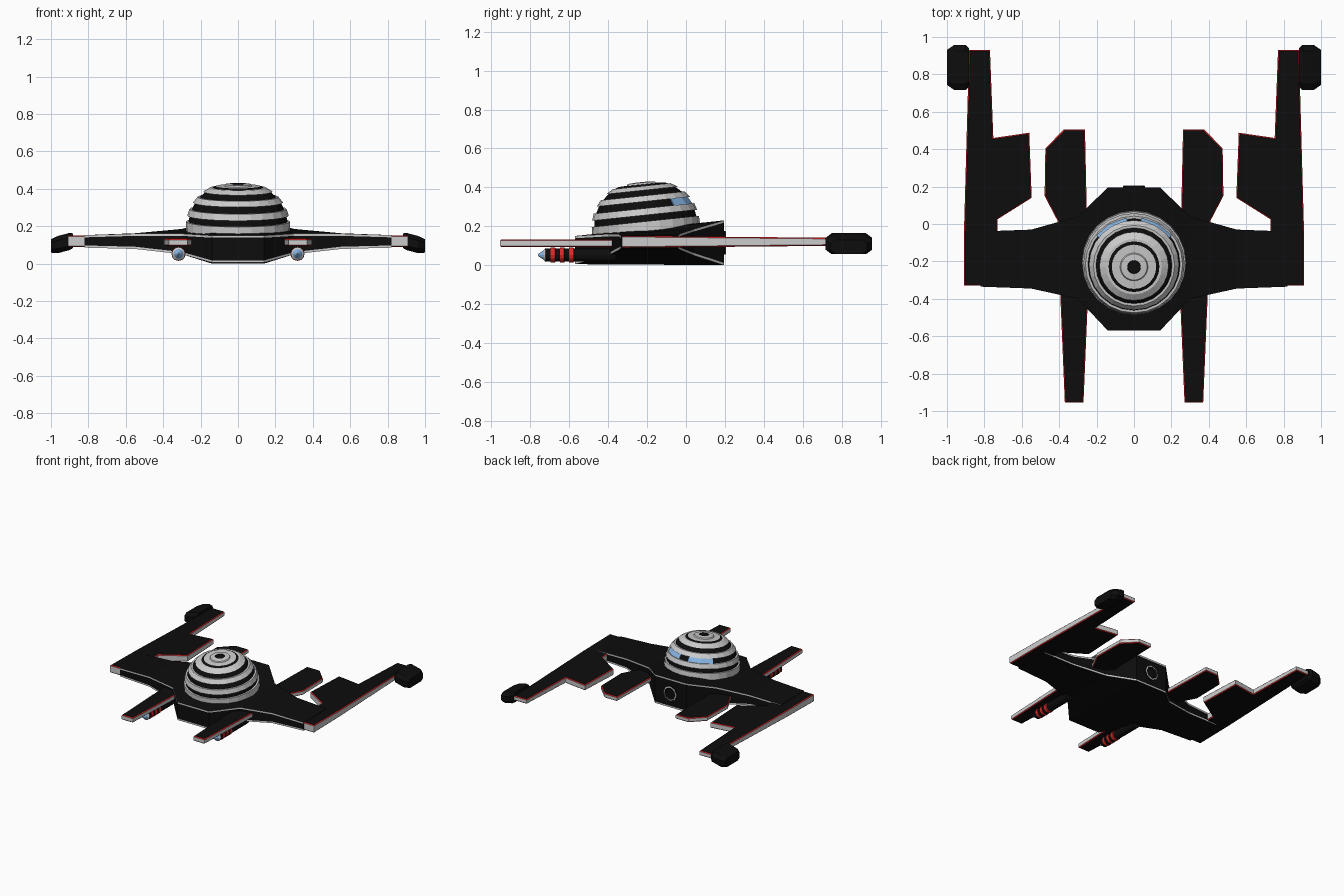
import bpy, bmesh, math
from mathutils import Matrix

if "Cube" in bpy.data.objects:
    bpy.data.objects.remove(bpy.data.objects["Cube"])


def mat(name, col):
    m = bpy.data.materials.new(name)
    m.diffuse_color = (*col, 1)
    m.use_nodes = True
    m.node_tree.nodes["Principled BSDF"].inputs["Base Color"].default_value = m.diffuse_color
    return m


MATS = [mat("black", (0.004, 0.004, 0.004)), mat("grey", (0.62, 0.62, 0.62)),
        mat("red", (0.75, 0.02, 0.02)), mat("blue", (0.25, 0.48, 0.8))]
BLACK, GREY, RED, BLUE = range(4)


def finish(bm, name, mirror=False, matrix=None):
    bmesh.ops.recalc_face_normals(bm, faces=bm.faces)
    me = bpy.data.meshes.new(name)
    bm.to_mesh(me)
    bm.free()
    for m in MATS:
        me.materials.append(m)
    ob = bpy.data.objects.new(name, me)
    bpy.context.collection.objects.link(ob)
    if matrix:
        ob.matrix_world = matrix
    if mirror:
        ob.modifiers.new("mirror", 'MIRROR')
    return ob


def loft(bm, rings, mats, caps=(BLACK, BLACK)):
    """Skin closed rings; mats(i, j) gives the material of each quad."""
    vs = [[bm.verts.new(p) for p in r] for r in rings]
    n = len(rings[0])
    for i in range(len(vs) - 1):
        for j in range(n):
            k = (j + 1) % n
            f = bm.faces.new((vs[i][j], vs[i][k], vs[i + 1][k], vs[i + 1][j]))
            f.material_index = mats(i, j)
    for ring, c in ((vs[0], caps[0]), (vs[-1], caps[1])):
        if c is not None:
            bm.faces.new(ring).material_index = c


def plate(name, outline, zc, half):
    """Grey-sided slab with red bevelled rims and black faces."""
    bm = bmesh.new()
    e = 0.006
    rings = [[(x, y, zc + s * (half(y) - e)) for x, y in outline] for s in (-1, 1)]
    loft(bm, rings, lambda i, j: GREY, (RED, RED))
    bmesh.ops.recalc_face_normals(bm, faces=bm.faces)
    caps = [f for f in bm.faces if f.material_index == RED]
    bmesh.ops.inset_region(bm, faces=caps, thickness=e, depth=e, use_even_offset=True)
    for f in caps:
        f.material_index = BLACK
    return finish(bm, name, True)


def lathe(name, profile, mats, sides, matrix, mirror=False, caps=(BLACK, BLACK)):
    """Profile of (radius, height) turned about local z, then placed."""
    bm = bmesh.new()
    rings = [[(r * math.cos(2 * math.pi * k / sides), r * math.sin(2 * math.pi * k / sides), h)
              for k in range(sides)] for r, h in profile]
    loft(bm, rings, lambda i, j: mats[i], caps)
    bmesh.ops.transform(bm, matrix=matrix, verts=bm.verts)
    return finish(bm, name, mirror)


# Hull: sections across the span (x, back y, front y, back bottom/top, front bottom/top)
half_span = [(0.14, 0.195, -0.57, 0.0, 0.23, 0.005, 0.15),
             (0.30, 0.04, -0.40, 0.05, 0.185, 0.05, 0.16),
             (0.55, -0.03, -0.345, 0.078, 0.162, 0.078, 0.16),
             (0.82, -0.04, -0.335, 0.085, 0.152, 0.085, 0.152)]
stations = [(-s[0], *s[1:]) for s in reversed(half_span)] + half_span
T = 0.012
sections = []
for x, yb, yf, bb, tb, bf, tf in stations:
    sections.append([(x, yb, bb), (x, yb, bb + T), (x, yb, tb - T), (x, yb, tb),
                     (x, yf, tf), (x, yf, tf - T), (x, yf, bf + T), (x, yf, bf)])
bm = bmesh.new()
loft(bm, sections, lambda i, j: GREY if j in (0, 2, 4, 6) else BLACK)
finish(bm, "hull")

# Outer wing booms
plate("outer_wing", [(0.76, -0.33), (0.91, -0.33), (0.908, 0.0), (0.882, 0.93), (0.77, 0.93),
                     (0.752, 0.46), (0.56, 0.488), (0.547, 0.14), (0.73, 0.025), (0.73, -0.1)],
      0.12, lambda y: 0.031 - 0.012 * (y + 0.33) / 1.26)

# Front prongs and rear fins
plate("front_prong", [(0.27, -0.955), (0.37, -0.955), (0.395, -0.36), (0.245, -0.36)],
      0.113, lambda y: 0.02)
plate("rear_fin", [(0.25, -0.05), (0.39, -0.05), (0.41, 0.02), (0.478, 0.15), (0.474, 0.405),
                   (0.375, 0.505), (0.262, 0.505)], 0.115, lambda y: 0.018)

# Dome, leaning with the hull's sloping top
tilt = Matrix.Translation((0, -0.205, 0.185)) @ Matrix.Rotation(math.radians(6), 4, 'X')


def dome_r(h):
    return 0.272 * math.sqrt(max(0.0, 1 - (max(h, 0) / 0.255) ** 2.3))


bands = [(-0.01, 0.04, GREY), (0.04, 0.072, BLACK), (0.072, 0.107, GREY), (0.107, 0.142, BLACK),
         (0.142, 0.172, GREY), (0.172, 0.2, BLACK), (0.2, 0.222, GREY), (0.222, 0.23, BLACK)]
profile, cols = [], []
for a, b, c in bands:
    out = 0.007 if c == GREY else -0.006
    profile += [(dome_r(a) + out, a), (dome_r(b) + out, b)]
    cols += [c, GREY]
profile += [(0.075, 0.232), (0.07, 0.24), (0.036, 0.243), (0.034, 0.24)]
cols += [GREY, GREY, BLACK]
lathe("dome", profile, cols, 24, tilt)

# Dome windows
bm = bmesh.new()
for a0, a1 in ((38, 59), (59, 81)):
    rings = []
    for a in (a0, a1):
        c, s = math.cos(math.radians(a)), math.sin(math.radians(a))
        rings.append([(r * c, r * s, h) for r, h in
                      ((0.2, 0.1), (0.258, 0.1), (0.222, 0.16), (0.18, 0.16))])
    loft(bm, rings, lambda i, j: BLUE, (BLUE, BLUE))
finish(bm, "dome_window", True, tilt)

# Guns under the prongs, with red rings and blue tips
gun = Matrix.Translation((0.318, 0, 0.052)) @ Matrix.Rotation(math.radians(90), 4, 'X')
gp, gc = [(0.034, 0.36), (0.034, 0.575)], [BLACK, RED]
for y in (0.59, 0.637, 0.685):
    gp += [(0.038, y - 0.011), (0.038, y + 0.011), (0.034, y + 0.011), (0.034, y + 0.034)]
    gc += [RED, RED, BLACK, BLACK]
gp += [(0.036, 0.722), (0.026, 0.73), (0.004, 0.762)]
gc = gc[:-1] + [BLACK, GREY, BLUE]
lathe("gun", gp, gc, 12, gun, True, (BLACK, BLUE))

# Wing tip pods: chamfered slabs that lean outward and down
bm = bmesh.new()
octagon = [(-0.12, -0.022), (-0.088, -0.046), (0.088, -0.046), (0.12, -0.022),
           (0.12, 0.022), (0.088, 0.046), (-0.088, 0.046), (-0.12, 0.022)]
rings = [[(x, 0.837 + y * sc, zc + z * sc) for y, z in octagon]
         for x, sc, zc in ((0.882, 0.85, 0.122), (0.9, 1, 0.118), (0.962, 1, 0.102), (1.0, 0.78, 0.094))]
loft(bm, rings, lambda i, j: BLACK)
finish(bm, "tip_pod", True)

# Rear exhaust
back = Matrix.Translation((0, 0.19, 0.115)) @ Matrix.Rotation(math.radians(-90), 4, 'X')
lathe("exhaust", [(0.06, 0), (0.06, 0.014), (0.048, 0.016), (0.04, 0.007)],
      [BLACK, GREY, BLACK], 8, back)
